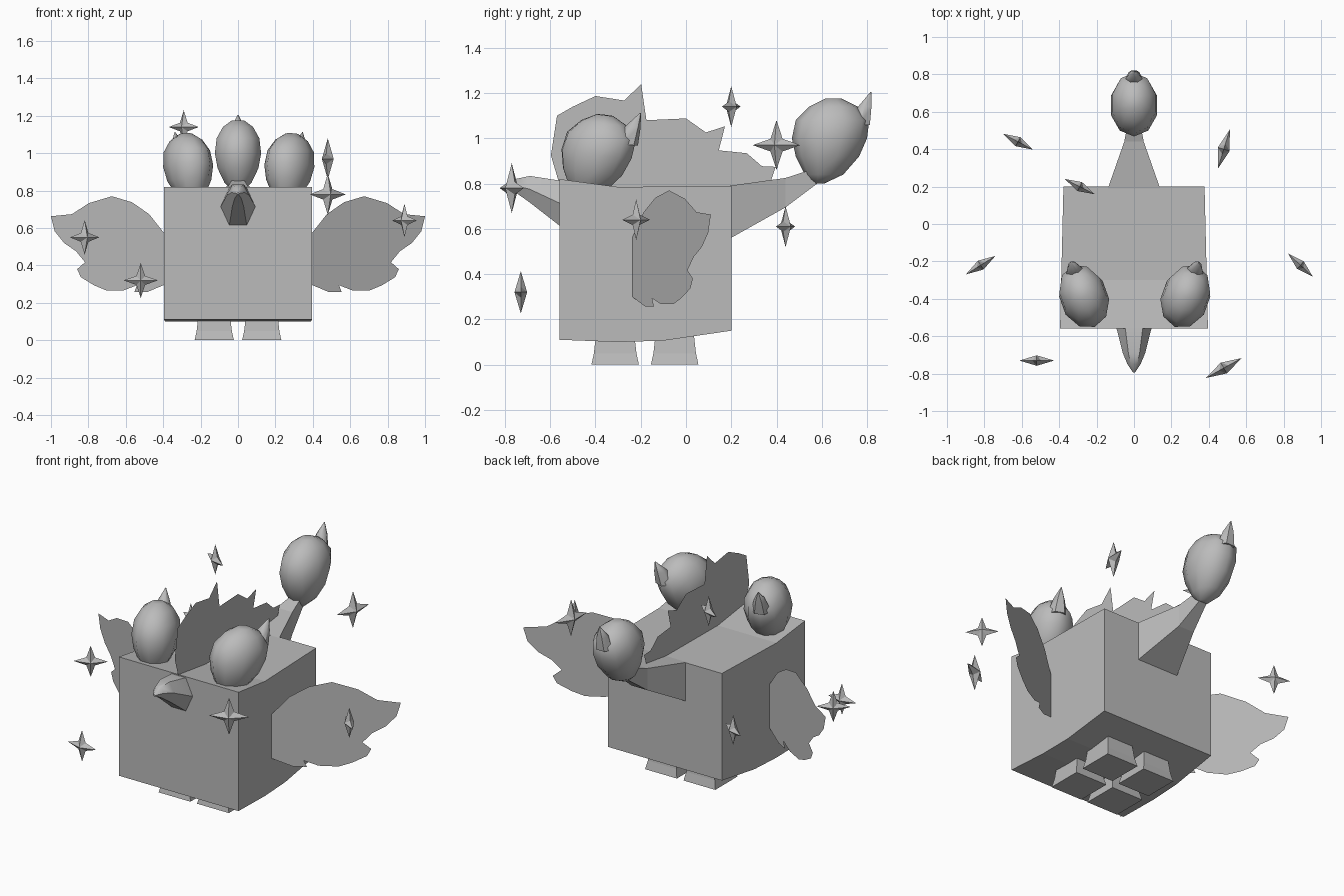
import bpy, bmesh, math
from mathutils import Vector, Matrix

cube = bpy.data.objects.get("Cube")
if cube:
    bpy.data.objects.remove(cube, do_unlink=True)

grey = bpy.data.materials.new("plain grey")
grey.use_nodes = True
grey.diffuse_color = (0.5, 0.5, 0.5, 1)
grey.node_tree.nodes["Principled BSDF"].inputs["Base Color"].default_value = grey.diffuse_color


def finish(name, bm, smooth=0):
    bmesh.ops.recalc_face_normals(bm, faces=bm.faces)
    mesh = bpy.data.meshes.new(name)
    bm.to_mesh(mesh)
    bm.free()
    obj = bpy.data.objects.new(name, mesh)
    bpy.context.collection.objects.link(obj)
    mesh.materials.append(grey)
    if smooth:
        bpy.ops.object.select_all(action='DESELECT')
        obj.select_set(True)
        bpy.context.view_layer.objects.active = obj
        bpy.ops.object.shade_smooth_by_angle(angle=math.radians(smooth))
    return obj


def loft(bm, rings):
    """Skin equal-length rings of points and cap both ends."""
    loops = [[bm.verts.new(p) for p in ring] for ring in rings]
    n = len(loops[0])
    for a, b in zip(loops, loops[1:]):
        for i in range(n):
            j = (i + 1) % n
            bm.faces.new((a[i], a[j], b[j], b[i]))
    bm.faces.new(loops[0][::-1])
    bm.faces.new(loops[-1])


def circle(n, start=0.0):
    angles = [start + math.tau * i / n for i in range(n)]
    return [(math.cos(a), math.sin(a)) for a in angles]


def sheet(name, points):
    bm = bmesh.new()
    bm.faces.new([bm.verts.new(p) for p in points])
    return finish(name, bm)


# Body: side profile spanned across, slightly wider at the front
profile = [(-.56, .11), (-.3, .1), (-.1, .106), (.2, .15),
           (.2, .79), (-.3, .785), (-.56, .82)]
bm = bmesh.new()
loft(bm, [[(s * (.382 - .024 * y), y, z) for y, z in profile] for s in (-1, 1)])
finish("body", bm)

# Feet: flared blocks
SQUARE = [(-1, -1), (1, -1), (1, 1), (-1, 1)]
for side, sx in (("left", 1), ("right", -1)):
    for place, cy in (("front", -.313), ("back", -.05)):
        bm = bmesh.new()
        loft(bm, [[(sx * .127 + u * w, cy + v * w, z) for u, v in SQUARE]
                  for z, w in ((0, .105), (.05, .094), (.13, .085))])
        finish(f"{place}_{side}_foot", bm)

# Beak: six-sided, bending upward to a point
bm = bmesh.new()
loft(bm, [[(u * rx, y, cz + v * rz) for u, v in circle(6)]
          for y, cz, rx, rz in ((-.54, .705, .098, .122), (-.69, .775, .06, .068),
                                (-.75, .79, .035, .036), (-.793, .785, .006, .006))])
finish("beak", bm, 50)

# Rear neck: rectangular taper rising to the rear head
bm = bmesh.new()
loft(bm, [[(u * w, y, (lo + hi) / 2 + v * (hi - lo) / 2) for u, v in SQUARE]
          for y, w, lo, hi in ((.19, .14, .555, .79), (.44, .052, .695, .825),
                               (.58, .025, .80, .87))])
finish("rear_neck", bm)


# Heads: egg with a small pointed horn at the upper back
EGG = [(.80, .56, .61, .03), (.84, .525, .695, .075), (.92, .485, .765, .115),
       (1.0, .468, .80, .13), (1.08, .485, .81, .12), (1.14, .545, .76, .085),
       (1.175, .615, .69, .035)]


def head(name, place, turn=0, tilt=0):
    pivot = Vector((0, .645, 1.0))
    move = (Matrix.Translation(place) @ Matrix.Rotation(math.radians(turn), 4, 'Z')
            @ Matrix.Rotation(math.radians(tilt), 4, 'X') @ Matrix.Translation(-pivot))
    bm = bmesh.new()
    loft(bm, [[(u * w, (a + b) / 2 + v * (b - a) / 2, z)
               for u, v in circle(10, math.pi / 2)] for z, a, b, w in EGG])
    bm.transform(move)
    finish(name, bm, 60)
    bm = bmesh.new()
    loft(bm, [[(u * r, y + v * r, z) for u, v in circle(6)]
              for y, z, r in ((.765, 1.06, .055), (.79, 1.14, .034), (.817, 1.205, .002))])
    bm.transform(move)
    finish(name + "_horn", bm, 60)


head("rear_head", (0, .645, 1.0))
head("left_head", (.278, -.385, .93), -20, -7)
head("right_head", (-.27, -.385, .93), 20, -7)

# Crest: upright jagged sheet along the middle
crest = [(-.56, .80), (-.597, .925), (-.57, 1.1), (-.5, 1.14), (-.4, 1.187),
         (-.273, 1.167), (-.198, 1.24), (-.175, 1.08), (0, 1.088), (.088, 1.026),
         (.172, 1.053), (.145, .947), (.269, .934), (.335, .877), (.396, .874),
         (.37, .795), (.2, .785), (-.3, .78)]
sheet("crest", [(0, y, z) for y, z in crest])

# Wings: upright sheets swept backward
wing = [(.385, .56), (.475, .674), (.567, .738), (.674, .77), (.797, .733),
        (.888, .674), (1.0, .663), (.98, .583), (.93, .52), (.866, .476),
        (.818, .417), (.86, .38), (.84, .337), (.77, .294), (.706, .267),
        (.61, .267), (.54, .294), (.555, .257), (.487, .257), (.385, .30)]
for side, sx in (("left", 1), ("right", -1)):
    sheet(f"{side}_wing", [(sx * x, -.235 + (x - .39) * .565, z) for x, z in wing])

# Sparkles: four-pointed stars, each with a centre, radius and heading
STARS = [(-.29, .2, 1.14, .09, -27), (.48, .4, .97, .11, 73), (.48, -.77, .78, .11, 29),
         (.89, -.22, .64, .09, -43), (-.82, -.22, .55, .093, 32),
         (-.52, -.73, .32, .093, 0), (-.62, .44, .61, .09, -28)]
for k, (x, y, z, r, heading) in enumerate(STARS):
    bm = bmesh.new()
    rim = [bm.verts.new((u * q, 0, v * q)) for (u, v), q in
           zip(circle(8), (r, r * .36) * 4)]
    for depth in (-.3, .3):
        peak = bm.verts.new((0, depth * r, 0))
        for i in range(8):
            bm.faces.new((rim[i], rim[(i + 1) % 8], peak))
    bm.transform(Matrix.Translation((x, y, z))
                 @ Matrix.Rotation(math.radians(heading), 4, 'Z'))
    finish(f"sparkle_{k + 1}", bm)
